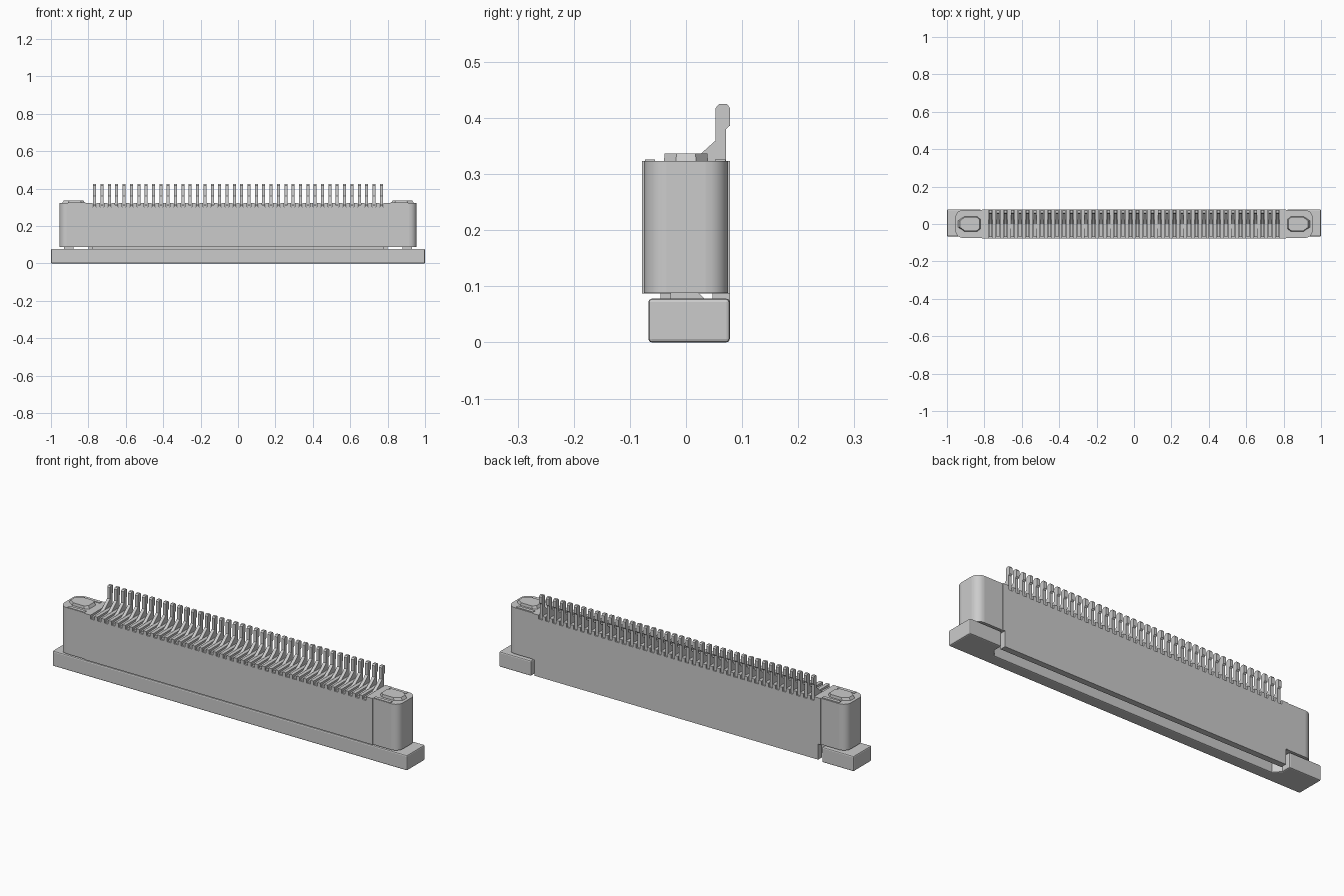
import bpy, bmesh, math

if "Cube" in bpy.data.objects:
    bpy.data.objects.remove(bpy.data.objects["Cube"])

PINS, PITCH = 40, 0.0393
X0 = -PITCH * (PINS - 1) / 2


def prism(name, pts, axis, a, b):
    """Extrude a 2D profile along an axis from a to b."""
    def place(p, t):
        return {'x': (t, p[0], p[1]), 'y': (p[0], t, p[1]), 'z': (p[0], p[1], t)}[axis]
    bm = bmesh.new()
    lo = [bm.verts.new(place(p, a)) for p in pts]
    hi = [bm.verts.new(place(p, b)) for p in pts]
    bm.faces.new(lo)
    bm.faces.new(hi)
    n = len(pts)
    for i in range(n):
        j = (i + 1) % n
        bm.faces.new((lo[i], lo[j], hi[j], hi[i]))
    bmesh.ops.recalc_face_normals(bm, faces=bm.faces)
    me = bpy.data.meshes.new(name)
    bm.to_mesh(me)
    bm.free()
    ob = bpy.data.objects.new(name, me)
    bpy.context.collection.objects.link(ob)
    return ob


def box(name, x, y, z):
    return prism(name, [(x[0], y[0]), (x[1], y[0]), (x[1], y[1]), (x[0], y[1])], 'z', *z)


def mirror(ob):
    ob.modifiers.new("mirror", 'MIRROR').use_axis[0] = True


def array(ob):
    m = ob.modifiers.new("row", 'ARRAY')
    m.count = PINS
    m.use_relative_offset = False
    m.use_constant_offset = True
    m.constant_offset_displace = (PITCH, 0, 0)


def bevel(ob, w, seg=2):
    m = ob.modifiers.new("bevel", 'BEVEL')
    m.width, m.segments, m.limit_method = w, seg, 'ANGLE'
    m.angle_limit = math.radians(50)


def cut(ob, cutter):
    m = ob.modifiers.new("cut", 'BOOLEAN')
    m.operation, m.object, m.solver = 'DIFFERENCE', cutter, 'EXACT'
    cutter.hide_render = True
    cutter.hide_viewport = True


# Housing middle: comb-topped profile with a deeper rear wall
comb = [(-0.80, 0.008), (0.80, 0.008), (0.80, 0.087), (0.812, 0.087), (0.812, 0.323)]
for i in reversed(range(PINS)):
    c, h = X0 + i * PITCH, 0.0105
    comb += [(c + h, 0.323), (c + h, 0.303), (c - h, 0.303), (c - h, 0.323)]
comb += [(-0.812, 0.323), (-0.812, 0.087), (-0.80, 0.087)]
housing = prism("housing", comb, 'y', -0.078, 0.078)
cut(housing, box("front_cutter", (-0.9, 0.9), (-0.1, 0.047), (-0.01, 0.087)))
cut(housing, box("cavity_cutter", (-0.79, 0.79), (-0.052, 0.047), (0.02, 0.22)))

# Rounded housing ends
r, xo, yo = 0.04, 0.955, 0.0745
plan = [(0.80, -yo)]
for sy, start in ((-1, -90), (1, 0)):
    for k in range(7):
        t = math.radians(start + 15 * k)
        plan.append((xo - r + r * math.cos(t), sy * (yo - r) + r * math.sin(t)))
plan.append((0.80, yo))
end = prism("housing_end", plan, 'z', 0.088, 0.323)
mirror(end)
for p in end.data.polygons:
    p.use_smooth = abs(p.normal.z) < 0.5 and 0.01 < abs(p.normal.x) < 0.999

# Tapered boss on each end
hexa = [(0.815, -0.025), (0.835, -0.04), (0.91, -0.04), (0.945, -0.018),
        (0.945, 0.018), (0.91, 0.04), (0.835, 0.04), (0.815, 0.025)]
boss = prism("end_boss", hexa, 'z', 0.315, 0.337)
for v in boss.data.vertices:
    if v.co.z > 0.33:
        v.co.x = 0.875 + (v.co.x - 0.875) * 0.8
        v.co.y *= 0.95
mirror(boss)

# Thin metal rims beside the bosses
for nm, y in (("front_rim", (-0.073, -0.055)), ("rear_rim", (0.052, 0.070))):
    mirror(box(nm, (0.815, 0.91), y, (0.318, 0.326)))

# U-shaped slider under the housing
slider = prism("slider", [(-1, -0.067), (1, -0.067), (1, 0.078), (0.82, 0.078), (0.82, 0.03),
                          (0.79, -0.005), (-0.79, -0.005), (-0.82, 0.03),
                          (-0.82, 0.078), (-1, 0.078)], 'z', 0, 0.078)
bevel(slider, 0.006)
box("slider_tongue", (-0.78, 0.78), (-0.045, -0.012), (0.07, 0.20))
mirror(prism("slider_arm", [(-0.028, 0.07), (0.032, 0.07), (0.032, 0.079),
                            (0.015, 0.095), (-0.028, 0.095)], 'x', 0.88, 0.93))

# Solder tails lying in the comb slots and rising at the rear
tail = [(-0.07, 0.302), (0.071, 0.302), (0.071, 0.38), (0.078, 0.386), (0.078, 0.418),
        (0.073, 0.425), (0.059, 0.425), (0.053, 0.418), (0.053, 0.36), (0.025, 0.335),
        (0.0, 0.316), (-0.07, 0.313)]
array(prism("solder_tails", tail, 'x', X0 - 0.008, X0 + 0.008))

# Contact beams inside the cavity
array(box("contact_beams", (X0 - 0.008, X0 + 0.008), (0.008, 0.022), (0.06, 0.225)))
